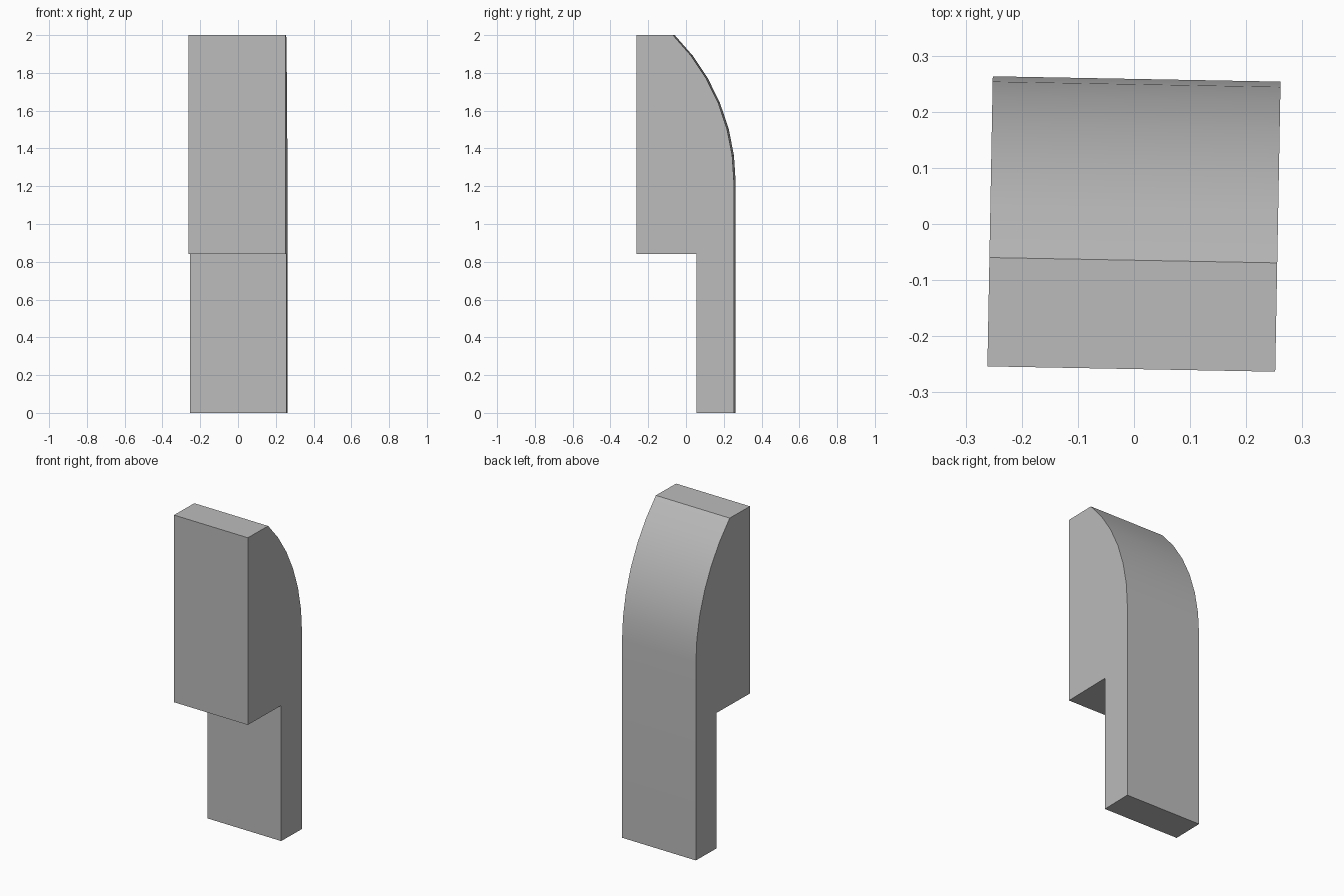
import bpy
import bmesh
from math import sin, cos, radians

cube = bpy.data.objects.get("Cube")
if cube:
    bpy.data.objects.remove(cube, do_unlink=True)

HALF_W, HALF_D, TOP = 0.2565, 0.2585, 2.0
STEP_Y, STEP_Z = 0.06, 0.84
RADIUS, ARC, SEGMENTS = 1.103, 45, 6

# Side profile (y, z): stepped front, straight back, arc up to the flat top
base = TOP - RADIUS * sin(radians(ARC))
profile = [(-HALF_D, TOP), (-HALF_D, STEP_Z), (STEP_Y, STEP_Z), (STEP_Y, 0), (HALF_D, 0)]
for i in range(SEGMENTS + 1):
    a = radians(ARC * i / SEGMENTS)
    profile.append((HALF_D - RADIUS * (1 - cos(a)), base + RADIUS * sin(a)))

# Extrude the profile across the width
bm = bmesh.new()
face = bm.faces.new([bm.verts.new((-HALF_W, y, z)) for y, z in profile])
new = bmesh.ops.extrude_face_region(bm, geom=[face])["geom"]
bmesh.ops.translate(bm, vec=(2 * HALF_W, 0, 0),
                    verts=[g for g in new if isinstance(g, bmesh.types.BMVert)])
bmesh.ops.recalc_face_normals(bm, faces=bm.faces)
mesh = bpy.data.meshes.new("curved_stepped_block")
bm.to_mesh(mesh)
bm.free()

block = bpy.data.objects.new("curved_stepped_block", mesh)
bpy.context.collection.objects.link(block)
block.rotation_euler.z = radians(-1.06)

# Plain grey material
grey = bpy.data.materials.new("plain_grey")
grey.use_nodes = True
colour = (0.5, 0.5, 0.5, 1)
grey.diffuse_color = colour
grey.node_tree.nodes["Principled BSDF"].inputs["Base Color"].default_value = colour
mesh.materials.append(grey)

# Smooth the arc, keep the corners sharp
bpy.ops.object.select_all(action="DESELECT")
block.select_set(True)
bpy.context.view_layer.objects.active = block
bpy.ops.object.shade_smooth_by_angle(angle=radians(30))
